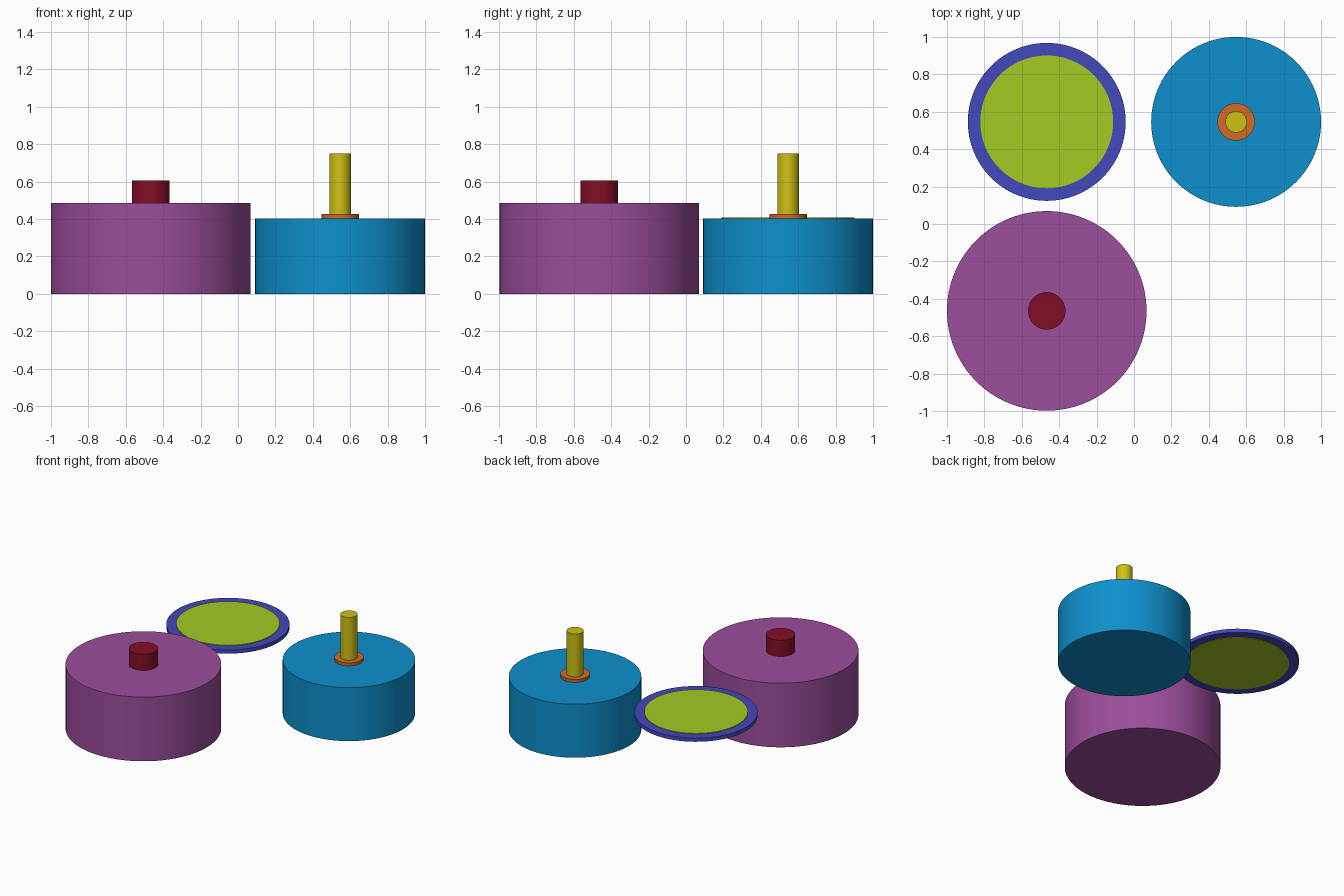
import bpy, bmesh, math

if "Cube" in bpy.data.objects:
    bpy.data.objects.remove(bpy.data.objects["Cube"])

SEGMENTS = 96


def material(name, rgb):
    """Flat material from an sRGB 0-255 colour."""
    def lin(c):
        c /= 255
        return c / 12.92 if c <= 0.04045 else ((c + 0.055) / 1.055) ** 2.4
    m = bpy.data.materials.new(name)
    m.diffuse_color = (*[lin(c) for c in rgb], 1)
    m.use_nodes = True
    m.node_tree.nodes["Principled BSDF"].inputs["Base Color"].default_value = m.diffuse_color
    return m


def finish(name, bm, mat):
    bmesh.ops.recalc_face_normals(bm, faces=bm.faces)
    mesh = bpy.data.meshes.new(name)
    bm.to_mesh(mesh)
    bm.free()
    mesh.materials.append(mat)
    ob = bpy.data.objects.new(name, mesh)
    bpy.context.collection.objects.link(ob)
    bpy.context.view_layer.objects.active = ob
    ob.select_set(True)
    bpy.ops.object.shade_smooth_by_angle(angle=math.radians(30))
    ob.select_set(False)
    return ob


def cylinder(name, centre, radius, z0, z1, mat):
    """Closed upright cylinder between two heights."""
    bm = bmesh.new()
    bmesh.ops.create_cone(bm, cap_ends=True, segments=SEGMENTS,
                          radius1=radius, radius2=radius, depth=z1 - z0)
    ob = finish(name, bm, mat)
    ob.location = (*centre, (z0 + z1) / 2)
    return ob


def ring(name, centre, inner, outer, z0, z1, mat):
    """Flat ring with a rectangular section."""
    bm = bmesh.new()
    section = [(inner, z0), (outer, z0), (outer, z1), (inner, z1)]
    verts = [bm.verts.new((r, 0, z)) for r, z in section]
    edges = [bm.edges.new((verts[i], verts[(i + 1) % 4])) for i in range(4)]
    bmesh.ops.spin(bm, geom=verts + edges, cent=(0, 0, 0), axis=(0, 0, 1),
                   angle=math.tau, steps=SEGMENTS, use_merge=True)
    bmesh.ops.remove_doubles(bm, verts=bm.verts, dist=1e-5)
    ob = finish(name, bm, mat)
    ob.location = (*centre, 0)
    return ob


purple = material("purple", (155, 78, 155))
dark_red = material("dark red", (132, 14, 37))
blue = material("blue", (14, 144, 205))
orange = material("orange", (210, 106, 34))
yellow = material("yellow", (206, 193, 20))
indigo = material("indigo", (68, 72, 190))
lime = material("lime green", (164, 203, 36))

LID, DRUM, DISC = (-0.4665, -0.4645), (0.546, 0.546), (-0.4665, 0.546)

# Wide drum with its knob
cylinder("wide_drum", LID, 0.5335, 0, 0.485, purple)
cylinder("knob", LID, 0.1, 0.485, 0.607, dark_red)

# Narrow drum with collar and shaft
cylinder("narrow_drum", DRUM, 0.454, 0, 0.404, blue)
cylinder("collar", DRUM, 0.1, 0.404, 0.426, orange)
cylinder("shaft", DRUM, 0.0575, 0.426, 0.75, yellow)

# Raised disc held in a rim
ring("disc_rim", DISC, 0.355, 0.422, 0.376, 0.404, indigo)
cylinder("disc_panel", DISC, 0.355, 0.373, 0.409, lime)
